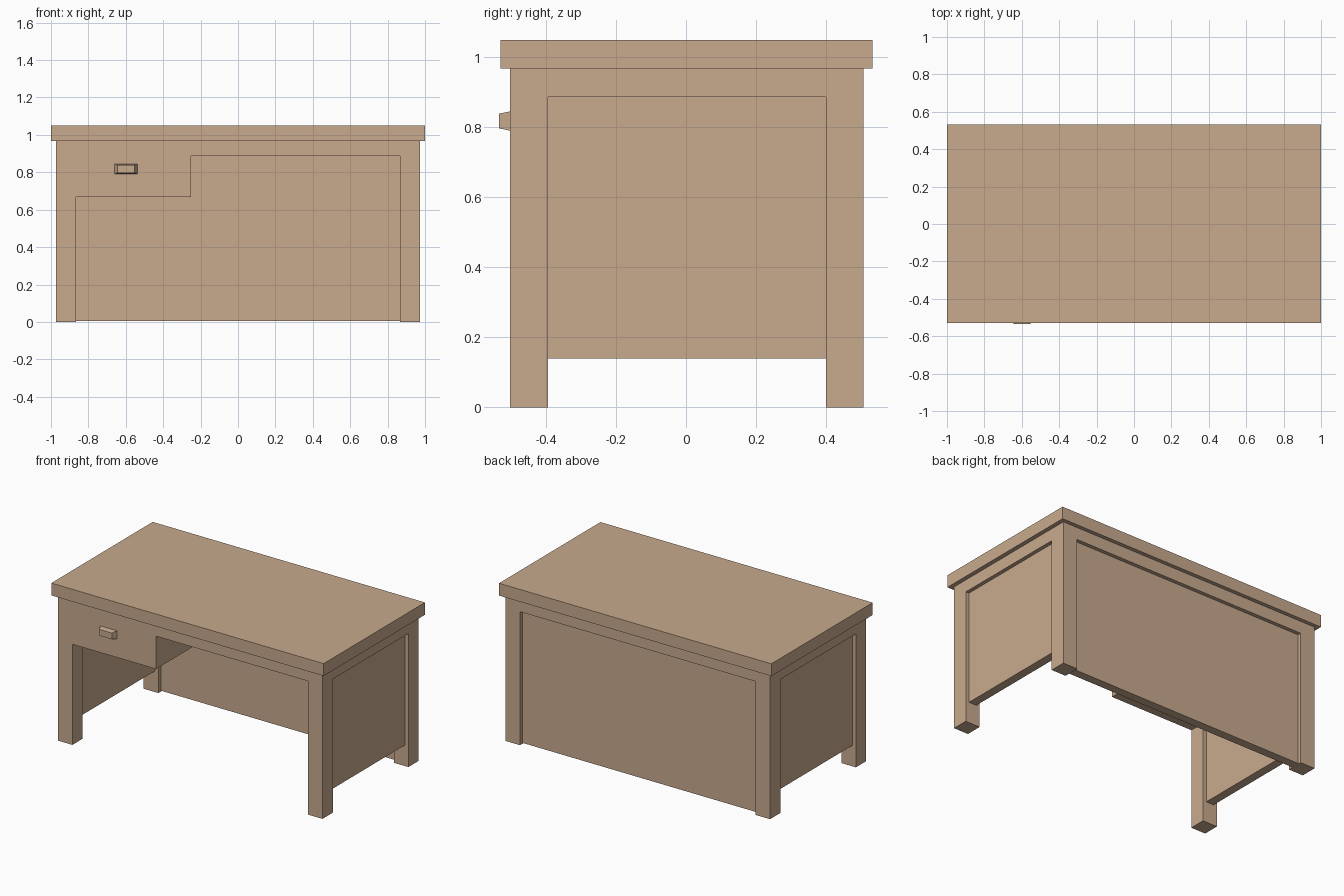
import bpy
import bmesh

cube = bpy.data.objects.get("Cube")
if cube:
    bpy.data.objects.remove(cube, do_unlink=True)

# Single wood colour
wood = bpy.data.materials.new("light_wood")
wood.use_nodes = True
color = (0.578, 0.402, 0.27, 1.0)
wood.diffuse_color = color
shader = wood.node_tree.nodes["Principled BSDF"]
shader.inputs["Base Color"].default_value = color
shader.inputs["Roughness"].default_value = 0.8


def make_object(name, bm):
    bmesh.ops.recalc_face_normals(bm, faces=bm.faces)
    mesh = bpy.data.meshes.new(name)
    bm.to_mesh(mesh)
    bm.free()
    mesh.materials.append(wood)
    obj = bpy.data.objects.new(name, mesh)
    bpy.context.collection.objects.link(obj)
    return obj


def extrude_profile(name, points, y0, y1):
    """Extrude an (x, z) outline along y."""
    bm = bmesh.new()
    face = bm.faces.new([bm.verts.new((x, y0, z)) for x, z in points])
    result = bmesh.ops.extrude_face_region(bm, geom=[face])
    for v in result["geom"]:
        if isinstance(v, bmesh.types.BMVert):
            v.co.y = y1
    return make_object(name, bm)


def box(name, x, y, z):
    outline = [(x[0], z[0]), (x[1], z[0]), (x[1], z[1]), (x[0], z[1])]
    return extrude_profile(name, outline, *y)


def cut(target, cutter):
    mod = target.modifiers.new("cut", 'BOOLEAN')
    mod.operation = 'DIFFERENCE'
    mod.solver = 'EXACT'
    mod.object = cutter
    with bpy.context.temp_override(object=target, active_object=target):
        bpy.ops.object.modifier_apply(modifier=mod.name)
    bpy.data.objects.remove(cutter, do_unlink=True)


# Main measurements
BODY_X, BODY_FRONT, BODY_BACK = 0.972, -0.502, 0.507
LEG_X, LEG_FRONT, LEG_BACK = 0.865, -0.394, 0.399
TOP_Z, RAIL_Z = 0.967, 0.886
RECESS, PANEL = 0.025, 0.057

# Desk top
box("desk_top", (-1, 1), (-0.53, 0.533), (TOP_Z, 1.049))

# Frame with legs, rails and drawer housing, hollowed from one block
frame = box("desk_frame", (-BODY_X, BODY_X), (BODY_FRONT, BODY_BACK), (0, TOP_Z))
knee_space = [(-LEG_X, -0.1), (LEG_X, -0.1), (LEG_X, RAIL_Z),
              (-0.25, RAIL_Z), (-0.25, 0.668), (-LEG_X, 0.668)]
cut(frame, extrude_profile("knee_cutter", knee_space, -0.8, 0.39))
cut(frame, box("back_cutter", (-LEG_X, LEG_X), (0.38, 0.8), (-0.1, RAIL_Z)))
for side in (-1, 1):
    span = sorted((side * 0.85, side * 1.2))
    cut(frame, box("side_cutter", span, (LEG_FRONT, LEG_BACK), (-0.1, RAIL_Z)))

# Recessed panels
outer = BODY_BACK - RECESS
box("back_panel", (-LEG_X, LEG_X), (outer - PANEL, outer), (0.006, RAIL_Z))
for side, name in ((-1, "right"), (1, "left")):
    outer = BODY_X - RECESS
    span = sorted((side * (outer - PANEL), side * outer))
    box(name + "_side_panel", span, (LEG_FRONT, LEG_BACK), (0.139, RAIL_Z))

# Tapered drawer handle
handle = box("drawer_handle", (-0.66, -0.538), (BODY_FRONT, -0.534), (0.79, 0.845))
for v in handle.data.vertices:
    if v.co.y < -0.52:
        v.co.x = -0.599 + (v.co.x + 0.599) * 0.75
        v.co.z = 0.8175 + (v.co.z - 0.8175) * 0.76
